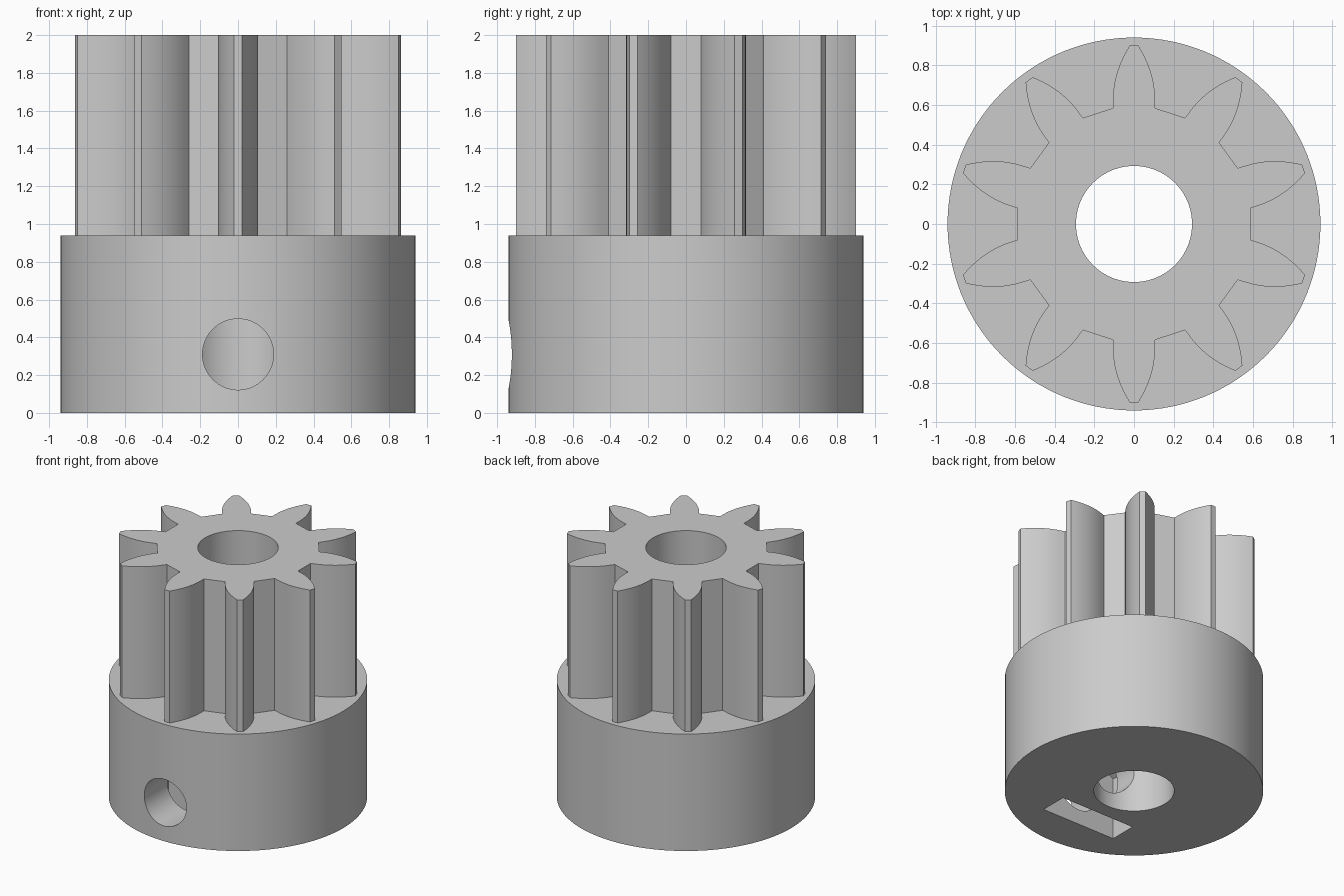
import bpy
import bmesh
import math
from mathutils import Matrix

if "Cube" in bpy.data.objects:
    bpy.data.objects.remove(bpy.data.objects["Cube"], do_unlink=True)

grey = bpy.data.materials.new("plain_grey")
grey.use_nodes = True
grey.diffuse_color = (0.6, 0.6, 0.6, 1)
grey.node_tree.nodes["Principled BSDF"].inputs["Base Color"].default_value = (0.6, 0.6, 0.6, 1)


def prism(name, outline, low, high, matrix=Matrix()):
    """Extrude a closed 2D outline along z, then place it with a matrix."""
    bm = bmesh.new()
    face = bm.faces.new([bm.verts.new((x, y, low)) for x, y in outline])
    result = bmesh.ops.extrude_face_region(bm, geom=[face])
    top = [v for v in result["geom"] if isinstance(v, bmesh.types.BMVert)]
    bmesh.ops.translate(bm, verts=top, vec=(0, 0, high - low))
    bmesh.ops.transform(bm, matrix=matrix, verts=bm.verts)
    bmesh.ops.recalc_face_normals(bm, faces=bm.faces)
    mesh = bpy.data.meshes.new(name)
    bm.to_mesh(mesh)
    bm.free()
    mesh.materials.append(grey)
    obj = bpy.data.objects.new(name, mesh)
    bpy.context.collection.objects.link(obj)
    return obj


def circle(radius, sides):
    return [(radius * math.cos(math.tau * i / sides), radius * math.sin(math.tau * i / sides))
            for i in range(sides)]


def gear_outline(teeth, root, tip, steps=12):
    """Teeth with a wide root and curved flanks narrowing to a small flat tip."""
    radii = [root + (tip - root) * i / steps for i in range(steps + 1)]
    half = [(r, 0.106 - 0.084 * max(0, (r - 0.62) / 0.28) ** 2.1) for r in radii]
    tooth = [(r, -w) for r, w in half] + [(r, w) for r, w in reversed(half)]
    points = []
    for k in range(teeth):
        a = math.pi / 2 + math.tau * k / teeth
        c, s = math.cos(a), math.sin(a)
        points += [(x * c - y * s, x * s + y * c) for x, y in tooth]
    return points


def combine(target, other, operation):
    mod = target.modifiers.new(operation.lower(), "BOOLEAN")
    mod.operation = operation
    mod.solver = "EXACT"
    mod.object = other
    bpy.context.view_layer.objects.active = target
    bpy.ops.object.modifier_apply(modifier=mod.name)
    bpy.data.objects.remove(other, do_unlink=True)


# Round hub with the toothed pinion rising from it
pinion = prism("pinion_with_hub", circle(0.941, 128), 0, 0.94)
combine(pinion, prism("teeth", gear_outline(10, 0.585, 0.9), 0.7, 2), "UNION")

# Shaft bore through the full height
combine(pinion, prism("bore_cutter", circle(0.293, 96), -0.2, 2.2), "DIFFERENCE")

# Set screw hole from the front into the bore
hole_z = 0.31
to_front = Matrix.Translation((0, 0, hole_z)) @ Matrix.Rotation(math.pi / 2, 4, "X")
combine(pinion, prism("screw_cutter", circle(0.188, 64), 0, 1.2, to_front), "DIFFERENCE")

# Nut slot open at the bottom, with a pointed upper end
w = 0.33
slot = [(-w, -0.5), (w, -0.5), (w, 0.19), (0, 0.38), (-w, 0.19)]
combine(pinion, prism("nut_cutter", slot, 0.41, 0.63, to_front), "DIFFERENCE")

# Smooth curved walls, crisp edges
bpy.ops.object.select_all(action="DESELECT")
pinion.select_set(True)
bpy.context.view_layer.objects.active = pinion
bpy.ops.object.shade_smooth_by_angle(angle=math.radians(25))
